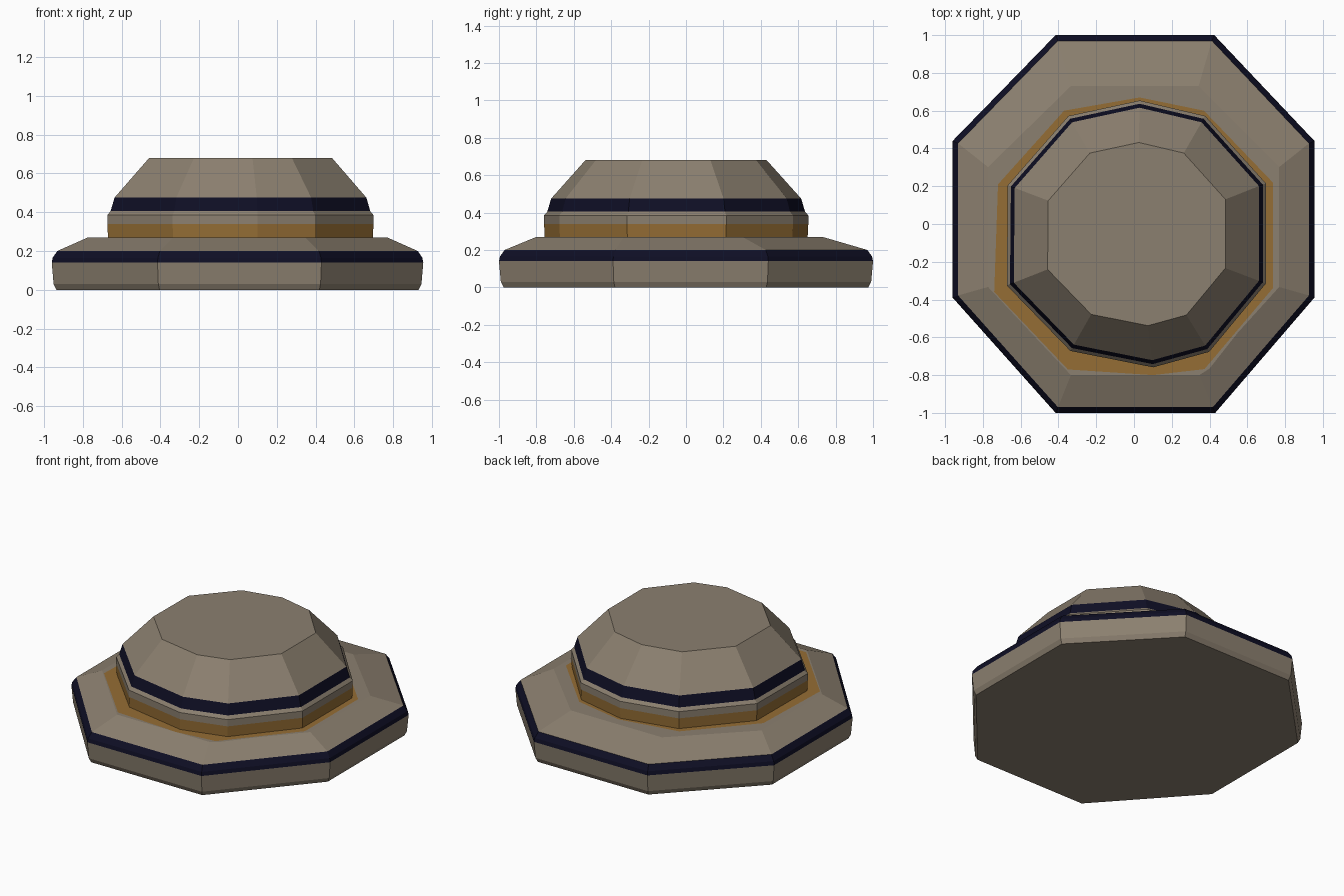
import bpy, bmesh

if "Cube" in bpy.data.objects:
    bpy.data.objects.remove(bpy.data.objects["Cube"])

def material(name, rgb):
    m = bpy.data.materials.new(name)
    m.diffuse_color = (*rgb, 1)
    m.use_nodes = True
    m.node_tree.nodes["Principled BSDF"].inputs["Base Color"].default_value = m.diffuse_color
    return m

MATS = [material("warm_grey", (0.26, 0.215, 0.16)),
        material("dark_navy", (0.0045, 0.0045, 0.018)),
        material("ochre", (0.30, 0.155, 0.035))]
GREY, NAVY, OCHRE = 0, 1, 2

# Outlines seen from above
BRIM = [(0.43, -1.0), (0.955, -0.39), (0.955, 0.44), (0.425, 1.0),
        (-0.415, 1.0), (-0.96, 0.44), (-0.96, -0.39), (-0.415, -1.0)]
CROWN = [(0.10, -0.745), (0.39, -0.665), (0.685, -0.31), (0.685, 0.21), (0.37, 0.56),
         (0.03, 0.64), (-0.34, 0.56), (-0.655, 0.20), (-0.66, -0.32), (-0.33, -0.66)]
RIM = [(0.10, -0.80), (0.40, -0.765), (0.735, -0.34), (0.735, 0.22), (0.37, 0.60),
       (0.03, 0.67), (-0.37, 0.60), (-0.72, 0.21), (-0.74, -0.36), (-0.35, -0.77)]

def ring(bm, outline, z, s=1.0, c=(0, 0), sy=None, dy=0.0):
    sy = s if sy is None else sy
    return [bm.verts.new((c[0] + (x - c[0]) * s, c[1] + (y - c[1]) * sy + dy, z))
            for x, y in outline]

def loft(bm, rings, mats):
    for a, b, m in zip(rings, rings[1:], mats):
        n = len(a)
        for i in range(n):
            j = (i + 1) % n
            bm.faces.new((a[i], a[j], b[j], b[i])).material_index = m

def finish(bm, name):
    me = bpy.data.meshes.new(name)
    bm.to_mesh(me)
    bm.free()
    ob = bpy.data.objects.new(name, me)
    for m in MATS:
        me.materials.append(m)
    bpy.context.collection.objects.link(ob)

# Eight-sided brim with a navy edge stripe and a sloping top
bm = bmesh.new()
rings = [ring(bm, BRIM, 0.0, 0.975), ring(bm, BRIM, 0.03, 0.99), ring(bm, BRIM, 0.14),
         ring(bm, BRIM, 0.165, 0.995), ring(bm, BRIM, 0.20, 0.97),
         ring(bm, BRIM, 0.27, 0.805, sy=0.765, dy=-0.035)]
loft(bm, rings, [GREY, GREY, NAVY, NAVY, GREY])
bm.faces.new(rings[0][::-1])
# flat ledge joining the brim to the crown
rim = ring(bm, RIM, 0.27)
n = len(rim)
inner = [bm.edges.new((rim[i], rim[(i + 1) % n])) for i in range(n)]
top = rings[-1]
outer = [bm.edges.get((top[i], top[(i + 1) % 8])) for i in range(8)]
ledge = bmesh.ops.bridge_loops(bm, edges=inner + outer)["faces"]
for f in ledge:
    f.material_index = GREY
    f.normal_update()
    if f.normal.z < 0:
        f.normal_flip()
finish(bm, "brim")

# Ten-sided crown: ochre foot, grey neck, navy stripe, tapered cap
bm = bmesh.new()
C = (0.015, -0.055)
rings = [ring(bm, RIM, 0.27)]
for z, s in ((0.27, 1.015), (0.34, 1.02), (0.385, 1.02), (0.405, 0.995), (0.475, 0.965)):
    rings.append(ring(bm, CROWN, z, s, C))
rings.append(ring(bm, CROWN, 0.68, 0.70, C))
loft(bm, rings, [OCHRE, OCHRE, GREY, GREY, NAVY, GREY])
bm.faces.new(rings[-1])
finish(bm, "crown")
